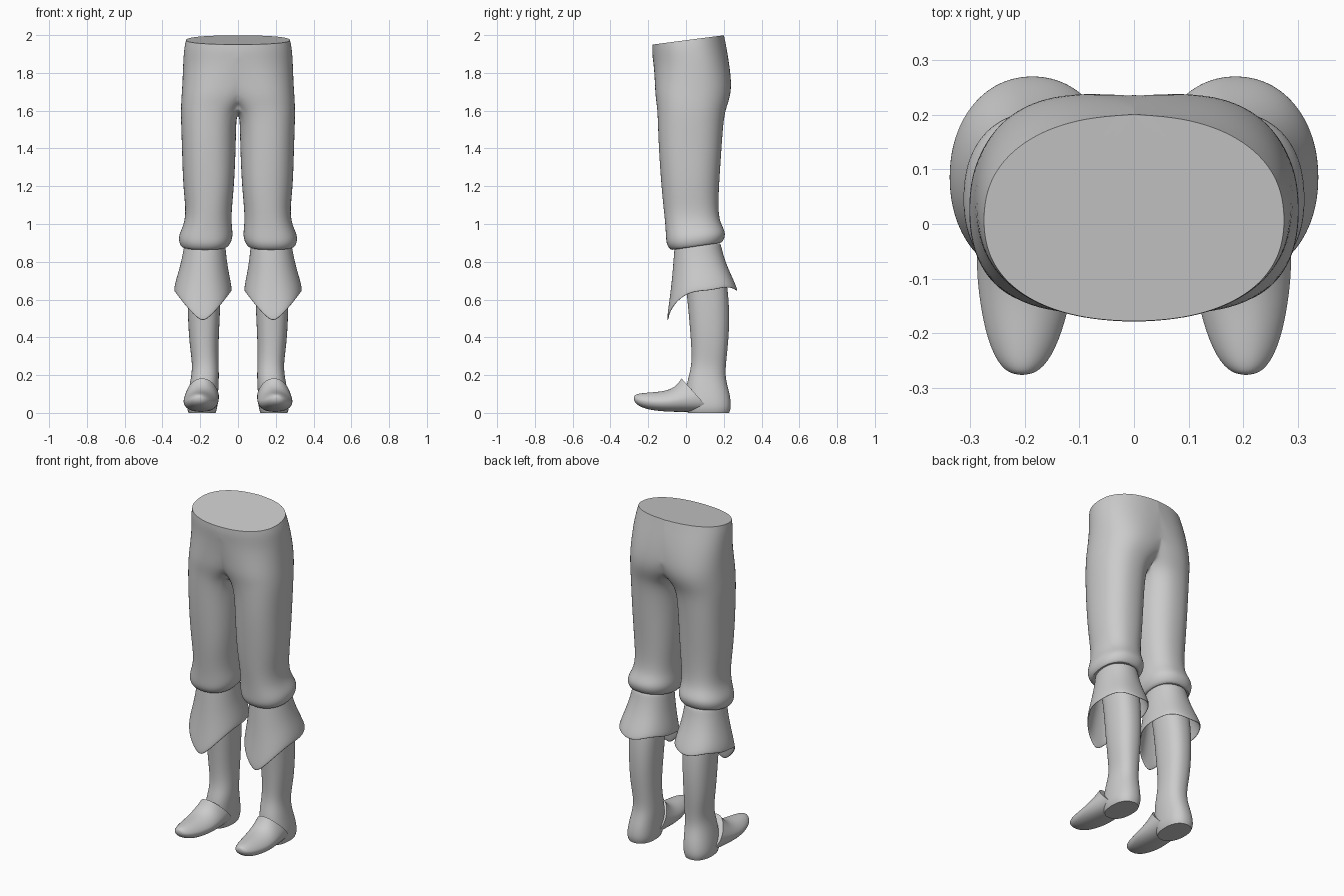
import bpy, bmesh, math
from mathutils import Vector

if "Cube" in bpy.data.objects:
    bpy.data.objects.remove(bpy.data.objects["Cube"], do_unlink=True)

cloth = bpy.data.materials.new("plain_grey")
cloth.use_nodes = True
grey = (0.6, 0.6, 0.6, 1)
cloth.diffuse_color = grey
cloth.node_tree.nodes["Principled BSDF"].inputs["Base Color"].default_value = grey
cloth.node_tree.nodes["Principled BSDF"].inputs["Roughness"].default_value = 0.8

SEGS = 28


def oval(rx, ry, power=2.3, wave=0, phase=0):
    """Points of a rounded oval with an optional soft ripple."""
    pts = []
    for i in range(SEGS):
        a = 2 * math.pi * i / SEGS
        c, s = math.cos(a), math.sin(a)
        k = 1 + wave * math.sin(3 * a + phase)
        pts.append((a, k * rx * math.copysign(abs(c) ** (2 / power), c),
                    k * ry * math.copysign(abs(s) ** (2 / power), s)))
    return pts


def loft(name, rings, caps=(True, True), crease=(True, True), cut=False, thick=0):
    """Skin the rings, mirror to the other leg and smooth."""
    bm = bmesh.new()
    rows = [[bm.verts.new(p) for p in ring] for ring in rings]
    for a, b in zip(rows, rows[1:]):
        for i in range(SEGS):
            j = (i + 1) % SEGS
            bm.faces.new((a[i], a[j], b[j], b[i]))
    layer = bm.edges.layers.float.new("crease_edge")
    for row, cap, hard in zip((rows[0], rows[-1]), caps, crease):
        if cap:
            face = bm.faces.new(row)
            if hard:
                for e in face.edges:
                    e[layer] = 1
    bmesh.ops.recalc_face_normals(bm, faces=bm.faces[:])
    if cut:
        bmesh.ops.bisect_plane(bm, geom=bm.verts[:] + bm.edges[:] + bm.faces[:],
                               plane_co=(0, 0, 0), plane_no=(1, 0, 0), clear_inner=True)
    mesh = bpy.data.meshes.new(name)
    bm.to_mesh(mesh)
    bm.free()
    mesh.materials.append(cloth)
    ob = bpy.data.objects.new(name, mesh)
    bpy.context.collection.objects.link(ob)
    bpy.ops.object.select_all(action='DESELECT')
    ob.select_set(True)
    bpy.context.view_layer.objects.active = ob
    bpy.ops.object.shade_smooth_by_angle(angle=math.radians(65))
    mirror = ob.modifiers.new("other_leg", 'MIRROR')
    mirror.use_clip = cut
    mirror.use_mirror_merge = cut
    if thick:
        shell = ob.modifiers.new("thickness", 'SOLIDIFY')
        shell.thickness = thick
    sub = ob.modifiers.new("smooth", 'SUBSURF')
    sub.levels = sub.render_levels = 2
    return ob


def level_rings(table, wave=0):
    """Rings from rows of height, tilt, centre x, centre y, half width, half depth."""
    return [[Vector((cx + x, cy + y, z + tilt * (cy + y)))
             for a, x, y in oval(rx, ry, wave=wave, phase=z * 17)]
            for z, tilt, cx, cy, rx, ry in table]


# Trousers: waist, seat, leg and the gathered roll below the knee
loft("trousers", level_rings([
    (1.973, .13, 0, .01, .275, .19),
    (1.93, .1, 0, .015, .285, .196),
    (1.85, .04, .02, .03, .272, .2),
    (1.75, 0, .065, .038, .232, .204),
    (1.68, 0, .1, .035, .2, .2),
    (1.62, 0, .135, .03, .167, .185),
    (1.56, 0, .155, .025, .147, .175),
    (1.4, 0, .155, .022, .143, .167),
    (1.2, 0, .155, .022, .136, .153),
    (1.08, 0, .155, .027, .122, .145),
    (1.0, .05, .16, .035, .125, .145),
    (.94, .1, .17, .05, .144, .158),
    (.9, .12, .174, .05, .14, .155),
    (.865, .15, .177, .055, .12, .13),
    (.885, .15, .178, .06, .1, .11)], wave=.008),
    crease=(True, False), cut=True)

# Boot cuffs: flared, pointed at the front
cuff = []
for t, cx, cy, rx, ry in [(0, .176, .062, .108, .122), (.2, .177, .064, .114, .13),
                          (.5, .181, .072, .127, .148), (.8, .185, .082, .147, .174),
                          (1, .186, .086, .156, .19)]:
    ring = []
    for a, x, y in oval(rx, ry, 2.1):
        side = abs(math.cos(a))
        if y < 0:
            low = .48 + .165 * side ** 1.2
        else:
            low = .645 + .02 * math.sin(2 * a) ** 2
        ring.append(Vector((cx + x, cy + y, .9 + (low - .9) * t)))
    cuff.append(ring)
loft("boot_cuffs", cuff, caps=(False, False), thick=.01)

# Boot shafts down to the heel
loft("boot_shafts", level_rings([
    (.9, 0, .175, .06, .095, .105),
    (.7, 0, .178, .11, .09, .112),
    (.5, 0, .181, .124, .085, .108),
    (.35, 0, .18, .126, .076, .097),
    (.25, 0, .172, .12, .069, .09),
    (.18, 0, .175, .108, .075, .1),
    (.1, 0, .185, .115, .08, .118),
    (.03, 0, .19, .12, .083, .122),
    (0, 0, .19, .12, .072, .11)], wave=.01))

# Shoe fronts: upturned toe, slanted edge over the instep
shoe = []
for y, cx, cz, rx, rz, slant in [(-.277, .205, .078, .018, .013, 0),
                                 (-.257, .204, .07, .046, .032, 0),
                                 (-.2, .202, .062, .072, .046, 0),
                                 (-.1, .198, .06, .092, .055, 0),
                                 (-.02, .195, .075, .094, .07, .4),
                                 (.055, .19, .095, .09, .088, .9)]:
    shoe.append([Vector((cx + x * (1 - .25 * max(0, z / rz)), y - slant * z,
                         max(cz + z, .004))) for a, x, z in oval(rx, rz, 2.3)])
loft("shoe_fronts", shoe, crease=(False, True))
